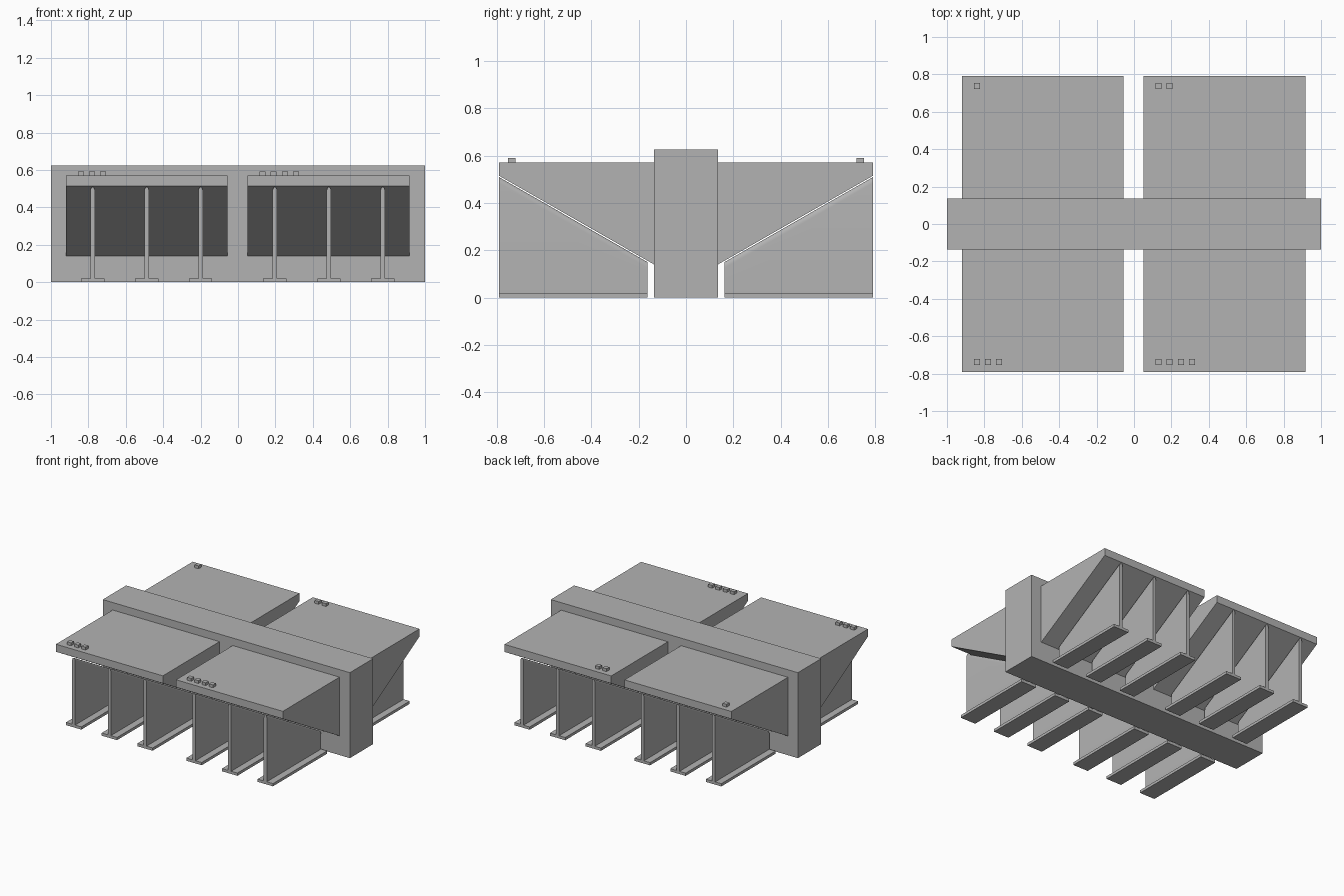
import bpy, bmesh, math

if "Cube" in bpy.data.objects:
    bpy.data.objects.remove(bpy.data.objects["Cube"])

grey = bpy.data.materials.new("concrete grey")
grey.diffuse_color = (0.45, 0.45, 0.45, 1)
grey.use_nodes = True
grey.node_tree.nodes["Principled BSDF"].inputs["Base Color"].default_value = grey.diffuse_color


def loft(name, ring_a, ring_b):
    """Closed solid between two matching rings of points."""
    bm = bmesh.new()
    a = [bm.verts.new(p) for p in ring_a]
    b = [bm.verts.new(p) for p in ring_b]
    n = len(a)
    bm.faces.new(a)
    bm.faces.new(b[::-1])
    for i in range(n):
        j = (i + 1) % n
        bm.faces.new((a[i], b[i], b[j], a[j]))
    bmesh.ops.recalc_face_normals(bm, faces=bm.faces)
    mesh = bpy.data.meshes.new(name)
    bm.to_mesh(mesh)
    bm.free()
    mesh.materials.append(grey)
    obj = bpy.data.objects.new(name, mesh)
    bpy.context.collection.objects.link(obj)
    return obj


def box(name, x0, x1, y0, y1, z0, z1):
    ring = [(x0, y0), (x1, y0), (x1, y1), (x0, y1)]
    return loft(name, [(x, y, z0) for x, y in ring], [(x, y, z1) for x, y in ring])


def web_section(x, y, top, r=0.0125, steps=10):
    """Upright plate section with a rounded top edge."""
    h = 0.025
    arc = [(x + r * math.cos(math.pi * i / steps), y,
            top - h + h * math.sin(math.pi * i / steps)) for i in range(steps + 1)]
    return [(x - r, y, 0.02), (x + r, y, 0.02)] + arc


# Central cross beam
box("cross_beam", -1, 1, -0.135, 0.135, 0, 0.625)

for side in (-1, 1):
    # Tapered cantilever slabs
    for x0, x1 in ((-0.92, -0.055), (0.052, 0.916)):
        profile = [(0.135, 0.14), (0.79, 0.515), (0.79, 0.57), (0.135, 0.57)]
        loft("cantilever_slab", [(x0, side * y, z) for y, z in profile],
             [(x1, side * y, z) for y, z in profile])

    # Support fins with foot plates
    for x in (-0.777, -0.488, -0.2, 0.197, 0.486, 0.774):
        fin = loft("support_fin", web_section(x, side * 0.163, 0.15),
                   web_section(x, side * 0.79, 0.509))
        bpy.context.view_layer.objects.active = fin
        fin.select_set(True)
        bpy.ops.object.shade_smooth_by_angle(angle=math.radians(35))
        fin.select_set(False)
        y0, y1 = sorted((side * 0.163, side * 0.79))
        box("foot_plate", x - 0.062, x + 0.062, y0, y1, 0, 0.02)

# Counting studs at the slab corners: start x, y, count
for start, y, count in ((-0.84, -0.737, 3), (0.132, -0.737, 4),
                        (-0.84, 0.737, 1), (0.132, 0.737, 2)):
    for i in range(count):
        x = start + 0.059 * i
        box("stud", x - 0.016, x + 0.016, y - 0.016, y + 0.016, 0.57, 0.591)
